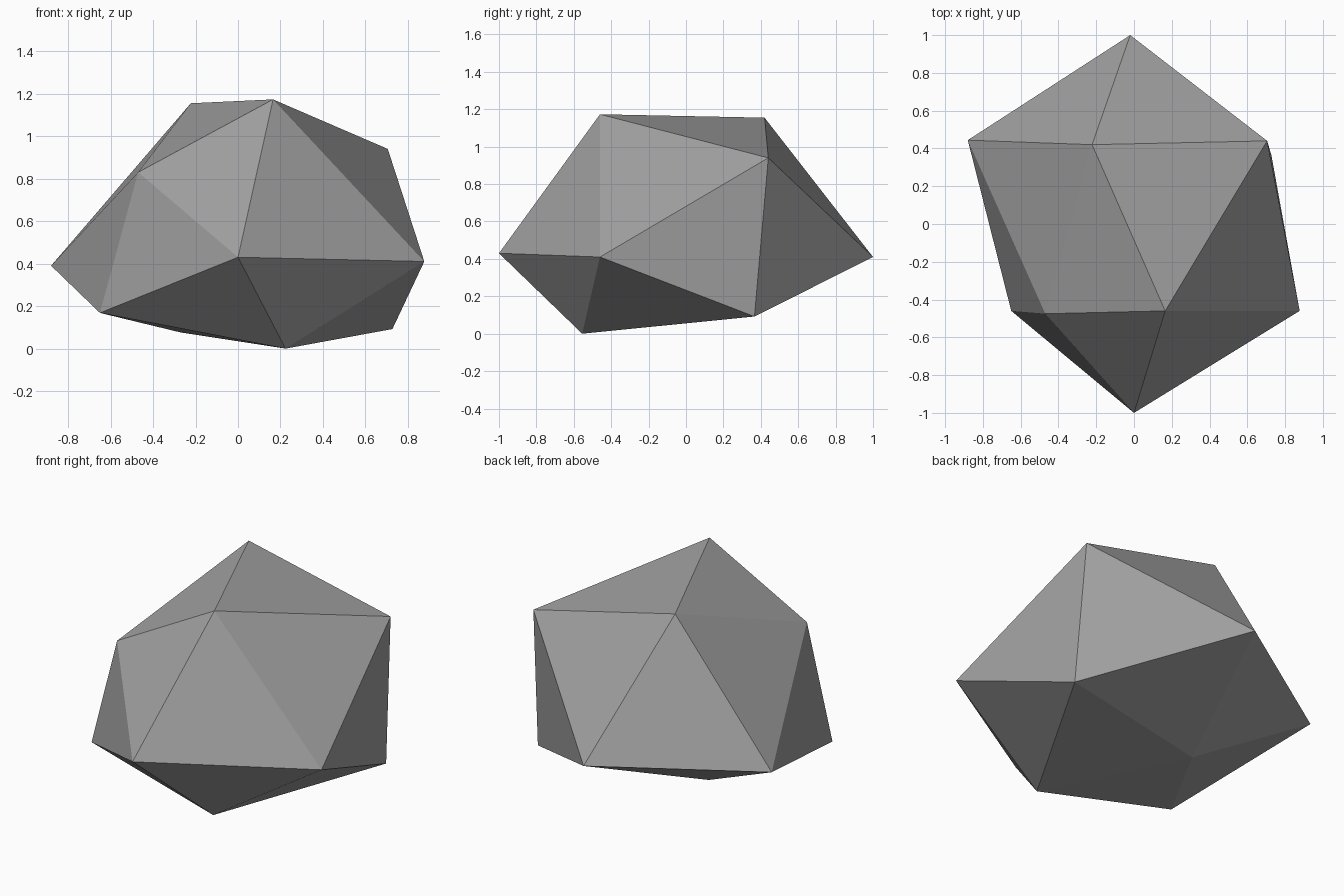
import bpy
import bmesh

cube = bpy.data.objects.get("Cube")
if cube:
    bpy.data.objects.remove(cube, do_unlink=True)

# Stone colour
stone = bpy.data.materials.new("stone_grey")
stone.use_nodes = True
colour = (0.35, 0.35, 0.35, 1)
stone.diffuse_color = colour
bsdf = next(n for n in stone.node_tree.nodes if n.type == "BSDF_PRINCIPLED")
bsdf.inputs["Base Color"].default_value = colour
bsdf.inputs["Roughness"].default_value = 0.9

# Rock outline: a tip at each end and two staggered rings of five corners
front_tip = (0, -1, 0.43)
back_tip = (-0.02, 1, 0.41)
front_ring = [(0.165, -0.46, 1.173), (0.877, -0.46, 0.41), (0.224, -0.555, 0),
              (-0.65, -0.46, 0.168), (-0.47, -0.475, 0.83)]
back_ring = [(0.705, 0.44, 0.94), (0.727, 0.366, 0.092), (-0.27, 0.17, 0.076),
             (-0.88, 0.444, 0.39), (-0.222, 0.42, 1.155)]

bm = bmesh.new()
tip_a, tip_b = bm.verts.new(front_tip), bm.verts.new(back_tip)
ring_a = [bm.verts.new(p) for p in front_ring]
ring_b = [bm.verts.new(p) for p in back_ring]

# Fans at the tips, zigzag band of triangles between the rings
for i in range(5):
    j = (i + 1) % 5
    bm.faces.new((tip_a, ring_a[i], ring_a[j]))
    bm.faces.new((ring_a[j], ring_a[i], ring_b[i]))
    bm.faces.new((ring_a[j], ring_b[i], ring_b[j]))
    bm.faces.new((tip_b, ring_b[j], ring_b[i]))
bmesh.ops.recalc_face_normals(bm, faces=bm.faces[:])

mesh = bpy.data.meshes.new("rock")
bm.to_mesh(mesh)
bm.free()
mesh.materials.append(stone)
rock = bpy.data.objects.new("rock", mesh)
bpy.context.collection.objects.link(rock)
